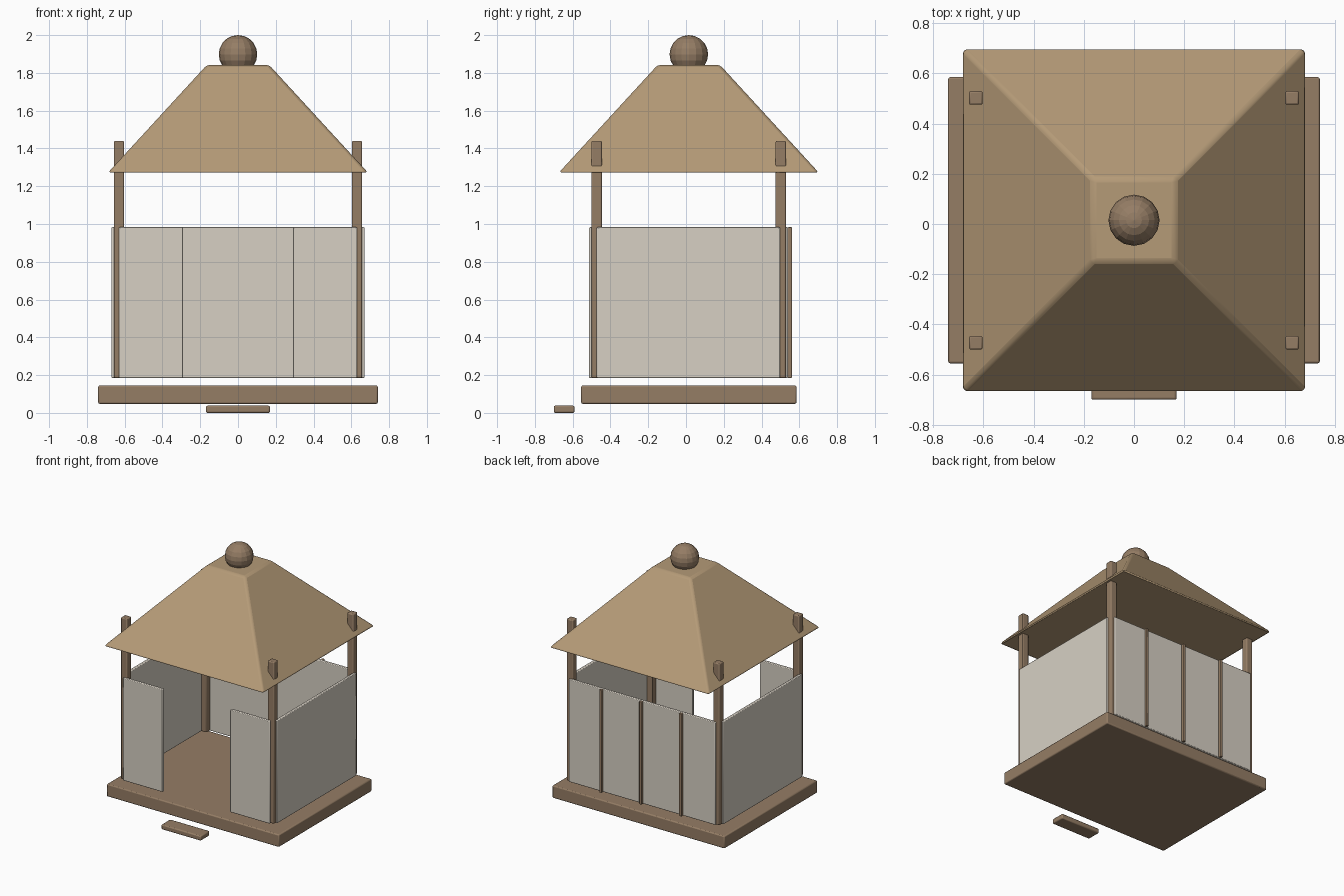
import bpy, bmesh
from mathutils import Vector

if "Cube" in bpy.data.objects:
    bpy.data.objects.remove(bpy.data.objects["Cube"])

CY = 0.015  # y centre of the hut


def material(name, rgb):
    m = bpy.data.materials.new(name)
    m.diffuse_color = (*rgb, 1)
    m.use_nodes = True
    m.node_tree.nodes["Principled BSDF"].inputs["Base Color"].default_value = m.diffuse_color
    return m


WOOD = material("wood", (0.30, 0.205, 0.13))
THATCH = material("roof_tan", (0.46, 0.325, 0.185))
PLASTER = material("wall_cream", (0.68, 0.63, 0.55))


def finish(name, bm, mat, bevel=0.0, smooth=True):
    bmesh.ops.recalc_face_normals(bm, faces=bm.faces)
    mesh = bpy.data.meshes.new(name)
    bm.to_mesh(mesh)
    bm.free()
    mesh.materials.append(mat)
    ob = bpy.data.objects.new(name, mesh)
    bpy.context.collection.objects.link(ob)
    if bevel:
        mod = ob.modifiers.new("Bevel", 'BEVEL')
        mod.width = bevel
        mod.segments = 2
        mod.limit_method = 'ANGLE'
    if smooth:
        bpy.context.view_layer.objects.active = ob
        ob.select_set(True)
        bpy.ops.object.shade_smooth_by_angle()
        ob.select_set(False)
    return ob


def box(name, x, y, z, mat, bevel=0.005, top_scale=1.0):
    """Box from (min, max) ranges, with an optional tapered top."""
    bm = bmesh.new()
    bmesh.ops.create_cube(bm, size=1)
    lo, hi = Vector((x[0], y[0], z[0])), Vector((x[1], y[1], z[1]))
    size, mid = hi - lo, (hi + lo) / 2
    for v in bm.verts:
        s = top_scale if v.co.z > 0 else 1.0
        v.co = Vector((v.co.x * size.x * s, v.co.y * size.y * s, v.co.z * size.z)) + mid
    return finish(name, bm, mat, bevel)


# Floor platform and front step
box("floor_platform", (-0.74, 0.74), (-0.555, 0.585), (0.048, 0.145), WOOD, 0.008)
box("front_step", (-0.17, 0.17), (-0.70, -0.59), (0.0, 0.038), WOOD, 0.008)

# Corner posts, side walls and front wall halves
WALL_Z = (0.185, 0.983)
FRONT, BACK, PX, H = -0.473, 0.502, 0.63, 0.027
for side, s in (("left", -1), ("right", 1)):
    for end, y in (("front", FRONT), ("back", BACK)):
        box(f"{end}_{side}_post", (s * PX - H, s * PX + H), (y - H, y + H),
            (0.185, 1.44), WOOD, 0.007)
    box(f"{side}_wall", sorted((s * 0.648, s * 0.67)), (FRONT, BACK - 0.004), WALL_Z, PLASTER)
    box(f"front_{side}_wall", sorted((s * 0.29, s * PX)), (-0.513, -0.491), WALL_Z, PLASTER)

# Back wall with three battens
box("back_wall", (-PX, PX), (0.518, 0.54), WALL_Z, PLASTER)
for i, x in enumerate((-0.343, 0, 0.343)):
    box(f"back_batten_{i + 1}", (x - 0.011, x + 0.011), (0.538, 0.561), WALL_Z, WOOD, 0.004)

# Truncated pyramid roof
box("roof", (-0.688, 0.688), (CY - 0.688, CY + 0.688), (1.272, 1.842), THATCH, 0.015,
    top_scale=0.165 / 0.688)

# Faceted ball on the roof top
bm = bmesh.new()
bmesh.ops.create_uvsphere(bm, u_segments=16, v_segments=10, radius=0.102)
bmesh.ops.translate(bm, verts=bm.verts, vec=(0, CY, 1.898))
finish("roof_ball", bm, WOOD, smooth=False)
